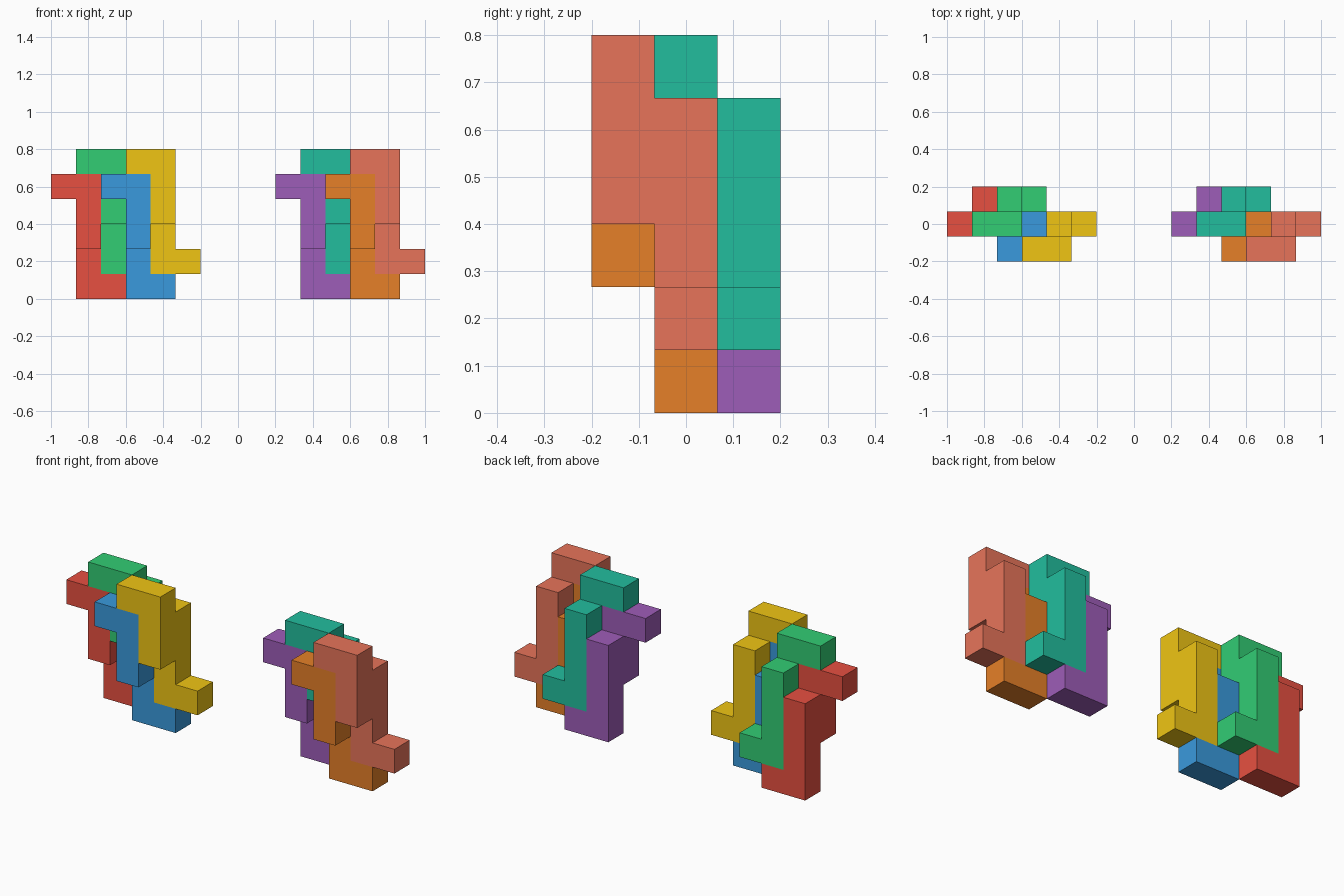
import bpy, bmesh
from mathutils import Vector

if "Cube" in bpy.data.objects:
    bpy.data.objects.remove(bpy.data.objects["Cube"])

U = 2 / 15  # edge of one unit cell

# One bent bar in cells (column, layer, level): upper hook, post behind it, foot
PIECE = [(0, 0, 4), (1, 0, 4), (1, 0, 3), (1, 0, 2),
         (1, 1, 3), (1, 1, 2), (1, 1, 1), (1, 1, 0), (2, 1, 0)]


def linear(rgb):
    """8-bit display colour to linear colour."""
    return [((c / 255 + 0.055) / 1.055) ** 2.4 for c in rgb]


def cell_solid(name, cells, origin, color):
    """Closed solid around the cells, with flush faces merged."""
    filled = set(cells)
    bm = bmesh.new()
    for cell in cells:
        c = Vector(cell) + Vector((0.5, 0.5, 0.5))
        for axis in range(3):
            for s in (-1, 1):
                n = Vector((0, 0, 0))
                n[axis] = s
                if tuple(int(a + b) for a, b in zip(cell, n)) in filled:
                    continue
                u = Vector((0, 0, 0))
                u[(axis + 1) % 3] = 0.5
                v = n.cross(u)
                mid = c + n * 0.5
                bm.faces.new([bm.verts.new((mid + a * u + b * v) * U)
                              for a, b in ((-1, -1), (1, -1), (1, 1), (-1, 1))])
    bmesh.ops.remove_doubles(bm, verts=bm.verts, dist=1e-4)
    bmesh.ops.dissolve_limit(bm, angle_limit=0.01, verts=bm.verts, edges=bm.edges)
    bmesh.ops.recalc_face_normals(bm, faces=bm.faces)
    mesh = bpy.data.meshes.new(name)
    bm.to_mesh(mesh)
    bm.free()
    obj = bpy.data.objects.new(name, mesh)
    obj.location = origin
    bpy.context.collection.objects.link(obj)
    mat = bpy.data.materials.new(name + "_color")
    mat.diffuse_color = (*linear(color), 1)
    mat.use_nodes = True
    mat.node_tree.nodes["Principled BSDF"].inputs["Base Color"].default_value = mat.diffuse_color
    mesh.materials.append(mat)


# Cell offset of each of the four interlocking bars in a cluster
SLOTS = [(0, 1, 0), (1, 1, 1), (2, 0, 0), (3, 0, 1)]

# Left and right clusters
CLUSTERS = [
    (-1.0, [("red", (231, 80, 65)), ("green", (50, 205, 116)),
            ("blue", (58, 154, 221)), ("yellow", (240, 197, 20))]),
    (0.2, [("purple", (158, 93, 184)), ("teal", (34, 190, 158)),
           ("orange", (230, 128, 40)), ("salmon", (231, 116, 90))]),
]
for x0, colors in CLUSTERS:
    for (dx, dy, dz), (label, color) in zip(SLOTS, colors):
        cell_solid(label + "_bar", PIECE,
                   (x0 + dx * U, -0.2 + dy * U, dz * U), color)
